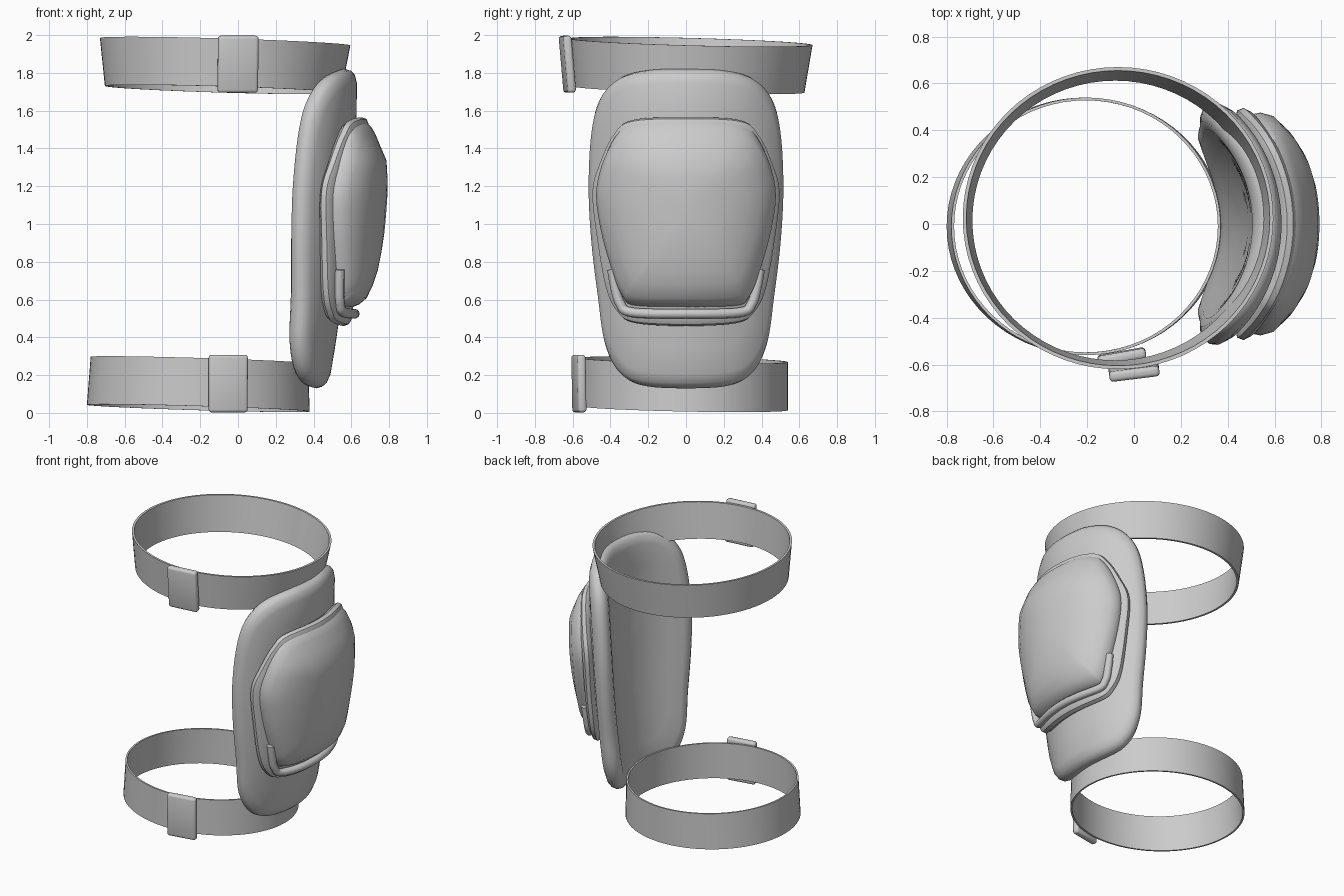
import bpy, bmesh
from math import sin, cos, asin, pi, radians

if "Cube" in bpy.data.objects:
    bpy.data.objects.remove(bpy.data.objects["Cube"])


def finish(name, bm, angle=40):
    bmesh.ops.remove_doubles(bm, verts=bm.verts, dist=1e-5)
    bmesh.ops.recalc_face_normals(bm, faces=bm.faces)
    me = bpy.data.meshes.new(name)
    bm.to_mesh(me)
    bm.free()
    ob = bpy.data.objects.new(name, me)
    bpy.context.collection.objects.link(ob)
    bpy.ops.object.select_all(action='DESELECT')
    bpy.context.view_layer.objects.active = ob
    ob.select_set(True)
    bpy.ops.object.shade_smooth_by_angle(angle=radians(angle))
    return ob


def spline(pts, n=6, closed=True):
    """Catmull-Rom through 2D points."""
    out, k = [], len(pts)
    for i in range(k if closed else k - 1):
        p = [pts[j % k] if closed else pts[max(0, min(k - 1, j))]
             for j in range(i - 1, i + 3)]
        for s in range(n):
            t = s / n
            out.append(tuple(0.5 * (2 * p[1][a] + (p[2][a] - p[0][a]) * t
                       + (2 * p[0][a] - 5 * p[1][a] + 4 * p[2][a] - p[3][a]) * t * t
                       + (3 * p[1][a] - p[0][a] - 3 * p[2][a] + p[3][a]) * t ** 3)
                       for a in (0, 1)))
    if not closed:
        out.append(pts[-1])
    return out


def mirror(half):
    return half + [(-y, z) for y, z in reversed(half) if y > 0]


def wrap(y, z, r, off):
    """Place an outline point on the curved leg surface."""
    a = asin(y / (r - 0.03))
    return (-0.05 - 0.055 * (1.8 - z) ** 2 + (r + off) * cos(a), (r + off) * sin(a), z)


def shell(name, half, r, levels, fade=None):
    """Concentric rings of the outline, wrapped round the leg at given depths."""
    loop = spline(mirror(half))
    zs = [p[1] for p in loop]
    zc = (max(zs) + min(zs)) / 2
    bm = bmesh.new()
    rings = []
    for s, off in levels:
        ring = []
        for y, z in loop:
            zz = zc + (z - zc) * s
            ring.append(bm.verts.new(wrap(y * s, zz, r, off * (fade(zz) if fade else 1))))
        rings.append(ring)
    n = len(loop)
    for a, b in zip(rings, rings[1:]):
        for i in range(n):
            j = (i + 1) % n
            bm.faces.new((a[i], a[j], b[j], b[i]))
    return finish(name, bm)


# Soft pad against the leg
shell("knee_pad",
      [(0, 1.82), (.2, 1.815), (.36, 1.775), (.46, 1.67), (.505, 1.5), (.52, 1.2),
       (.505, .9), (.47, .6), (.435, .36), (.36, .21), (.24, .145), (0, .13)], .68,
      [(0, -.125), (.25, -.125), (.5, -.125), (.75, -.125), (.91, -.125), (.965, -.112),
       (.99, -.09), (1, -.062), (.99, -.033), (.965, -.012), (.91, 0), (.75, 0),
       (.5, 0), (.25, 0), (0, 0)])

# Rim plate on the pad
shell("cap_rim",
      [(0, 1.565), (.29, 1.55), (.385, 1.47), (.45, 1.33), (.49, 1.18), (.47, .95),
       (.42, .66), (.36, .53), (.27, .475), (0, .46)], .745,
      [(0, -.08), (.3, -.08), (.6, -.08), (.9, -.08), (.965, -.068), (1, -.038),
       (.985, -.012), (.94, 0), (.6, 0), (.3, 0), (0, 0)])

# Hard domed cap, sloping more gently at its top
shell("cap_dome",
      [(0, 1.53), (.27, 1.52), (.38, 1.43), (.45, 1.2), (.43, .97), (.365, .72),
       (.32, .61), (.26, .568), (0, .56)], .745,
      [(0, -.03), (1, -.03), (1, -.005), (.97, .03), (.9, .065), (.75, .09), (.6, .105),
       (.4, .114), (.2, .119), (0, .12)],
      lambda z: max(.4, min(1, .4 + (1.53 - z) * 3)))

# U-shaped raised lip below the dome
lip = spline([(.37, .76), (.355, .67), (.33, .58), (.27, .532), (0, .525),
              (-.27, .532), (-.33, .58), (-.355, .67), (-.37, .76)], 6, False)
cu = bpy.data.curves.new("cap_lip", 'CURVE')
cu.dimensions = '3D'
cu.bevel_depth = .026
cu.bevel_resolution = 4
cu.use_fill_caps = True
sp = cu.splines.new('POLY')
sp.points.add(len(lip) - 1)
for p, (y, z) in zip(sp.points, lip):
    p.co = (*wrap(y, z, .745, .012), 1)
bpy.context.collection.objects.link(bpy.data.objects.new("cap_lip", cu))


# Straps: thin tilted tapered bands; each edge is (cx, cy, rx, ry, z)
def strap(name, top, bottom, slope, thick=.015, n=72):
    bm = bmesh.new()
    rings = []
    for (cx, cy, rx, ry, z), t in ((top, 0), (bottom, 0), (bottom, thick), (top, thick)):
        ring = []
        for i in range(n):
            a = 2 * pi * i / n
            dx, dy = (rx - t) * cos(a), (ry - t) * sin(a)
            ring.append(bm.verts.new((cx + dx, cy + dy, z - slope[0] * dx - slope[1] * dy)))
        rings.append(ring)
    for k in range(4):
        a, b = rings[k], rings[(k + 1) % 4]
        for i in range(n):
            j = (i + 1) % n
            bm.faces.new((a[i], a[j], b[j], b[i]))
    finish(name, bm)


strap("upper_strap", (-.068, .025, .663, .645, 1.965), (-.08, .015, .625, .612, 1.712), (.03, .027))
strap("lower_strap", (-.205, -.01, .575, .55, .28), (-.21, -.01, .59, .55, .025), (.03, .02), .012)


# Buckles on the front of each strap
def buckle(name, loc, size, tilt, turn):
    bm = bmesh.new()
    bmesh.ops.create_cube(bm, size=1)
    bmesh.ops.scale(bm, vec=size, verts=bm.verts)
    bmesh.ops.bevel(bm, geom=bm.edges[:], offset=.016, segments=3, profile=.5, affect='EDGES')
    ob = finish(name, bm)
    ob.location = loc
    ob.rotation_euler = (radians(tilt), 0, radians(turn))


buckle("upper_buckle", (0, -.628, 1.846), (.215, .045, .302), 5, 7)
buckle("lower_buckle", (-.052, -.567, .155), (.208, .045, .305), 1, 10)
